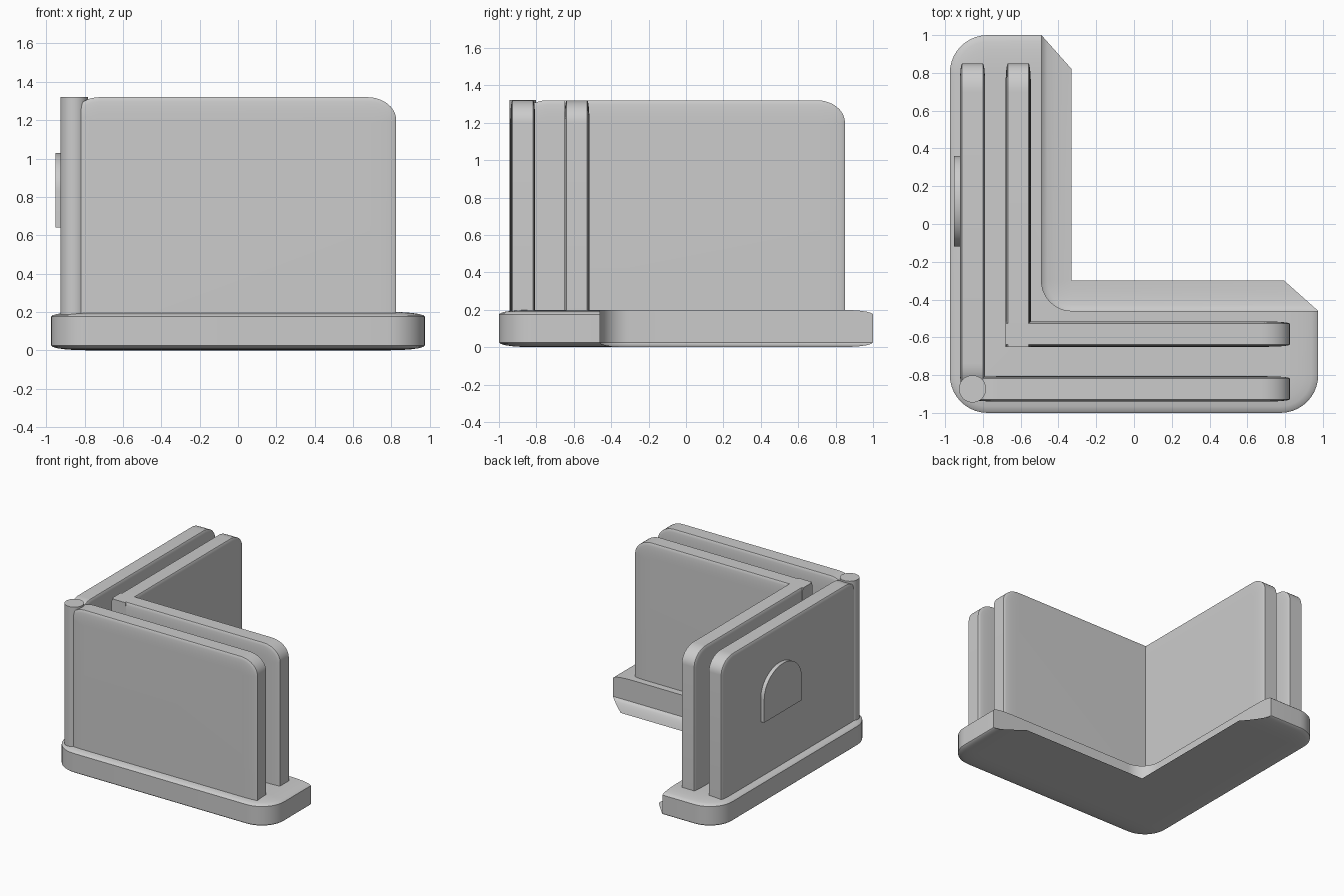
import bpy, bmesh, math
from mathutils import Vector

cube = bpy.data.objects.get("Cube")
if cube:
    bpy.data.objects.remove(cube, do_unlink=True)

grey = bpy.data.materials.new("light grey")
grey.use_nodes = True
grey.diffuse_color = (0.6, 0.6, 0.6, 1)
grey.node_tree.nodes["Principled BSDF"].inputs["Base Color"].default_value = (0.6, 0.6, 0.6, 1)


def arc(cx, cy, rx, ry, start, sweep=90, steps=10):
    """Points along an elliptical arc, angles in degrees."""
    angles = [math.radians(start + sweep * i / steps) for i in range(steps + 1)]
    return [(cx + rx * math.cos(a), cy + ry * math.sin(a)) for a in angles]


def loft(name, loops, angle=35):
    """Skin a stack of equal-length closed loops and cap both ends."""
    bm = bmesh.new()
    rings = [[bm.verts.new(p) for p in loop] for loop in loops]
    for a, b in zip(rings, rings[1:]):
        for i in range(len(a)):
            j = (i + 1) % len(a)
            bm.faces.new((a[i], a[j], b[j], b[i]))
    bm.faces.new(rings[0][::-1])
    bm.faces.new(rings[-1])
    bmesh.ops.remove_doubles(bm, verts=bm.verts, dist=0.0005)
    bmesh.ops.triangulate(bm, faces=[f for f in bm.faces if len(f.verts) > 4])
    bmesh.ops.recalc_face_normals(bm, faces=bm.faces)
    mesh = bpy.data.meshes.new(name)
    bm.to_mesh(mesh)
    bm.free()
    mesh.materials.append(grey)
    obj = bpy.data.objects.new(name, mesh)
    bpy.context.collection.objects.link(obj)
    bpy.ops.object.select_all(action='DESELECT')
    obj.select_set(True)
    bpy.context.view_layer.objects.active = obj
    bpy.ops.object.shade_smooth_by_angle(angle=math.radians(angle))
    return obj


# L-shaped base: softened outer rim, flared lip along the inner foot
def base_loop(inset, z, flare=0.0):
    r = 0.2 - inset
    x, y = 0.975 - inset, 1 - inset
    inner_x, inner_y = -0.49 + flare, -0.46 + flare
    fillet = max(0.16 - flare, 0.0)
    pts = arc(-x + r, -y + r, r, r, 180)
    pts += arc(x - r, -y + r, r, r, 270)
    pts += [(x, inner_y)]
    pts += arc(inner_x + fillet, inner_y + fillet, fillet, fillet, 270, -90)
    pts += [(inner_x, y)]
    pts += arc(-x + r, y - r, r, r, 90)
    return [(px, py, z) for px, py in pts]


RIM, DROP = 0.18, 0.025
steps = [math.radians(18 * i) for i in range(6)]
base = [base_loop(RIM * (1 - math.cos(a)), DROP * (1 - math.sin(a)), 0.16 * (1 - math.sin(a) ** 0.5) if a else 0.16)
        for a in steps]
base[-1] = base_loop(RIM, 0, 0.16)
base = [base_loop(RIM * (1 - math.sin(a)), DROP * (1 - math.cos(a)), 0.16 * (1 - math.sin(a)))
        for a in steps]
base += [base_loop(RIM * (1 - math.cos(a)), 0.2 - DROP * (1 - math.sin(a))) for a in steps]
loft("base", base)


# Upright panels: rounded top corners, faces softened towards the rim
def panel(name, axis, near, far, centre, near_r):
    foot, top, half, skin = 0.17, 1.32, 0.067, 0.012

    def loop(inset, depth):
        r, n = 0.15 - inset, max(near_r - inset, 0.0)
        start = near + (inset if near_r else 0)
        end, high = far - inset, top - inset
        pts = [(start, foot), (end, foot)]
        pts += arc(end - r, high - r * 0.8, r, r * 0.8, 0)
        pts += arc(start + n, high - n * 0.7, n, n * 0.7, 90)
        if axis == "x":
            return [(u, centre + depth, v) for u, v in pts]
        return [(centre + depth, u, v) for u, v in pts]

    soft = 0.12
    curve = [(soft * (1 - math.sin(a)), half - skin * (1 - math.cos(a))) for a in steps]
    loops = [loop(i, -d) for i, d in curve] + [loop(i, d) for i, d in reversed(curve)]
    return loft(name, loops)


panel("outer_front_panel", "x", -0.85, 0.825, -0.873, 0.13)
panel("outer_side_panel", "y", -0.87, 0.85, -0.855, 0.13)
panel("inner_front_panel", "x", -0.68, 0.825, -0.583, 0)
panel("inner_side_panel", "y", -0.65, 0.85, -0.613, 0)

# Round post joining the outer panels
circle = arc(-0.855, -0.873, 0.072, 0.072, 0, 360, 40)[:-1]
loft("corner_post", [[(x, y, z) for x, y in circle] for z in (0.17, 1.322)])

# Plain arched plaque on the outer side panel
arch = [(-0.12, 0.64), (0.36, 0.64)] + arc(0.12, 0.83, 0.24, 0.2, 0, 180, 24)
loft("arched_plaque", [[(x, y, z) for y, z in arch] for x in (-0.9, -0.953)])
